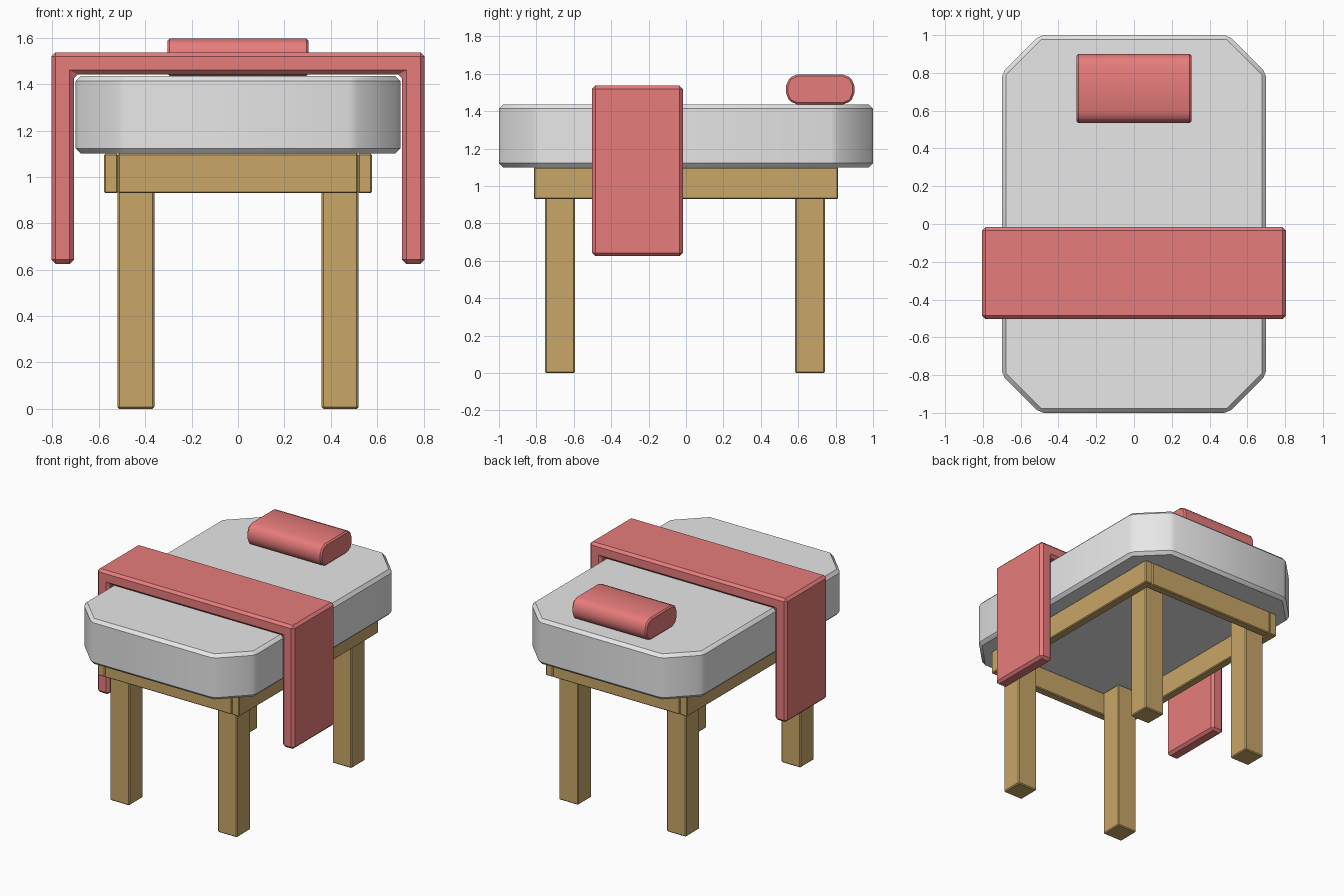
import bpy
import bmesh
from mathutils import Vector

cube = bpy.data.objects.get("Cube")
if cube:
    bpy.data.objects.remove(cube, do_unlink=True)


def make_material(name, rgb):
    mat = bpy.data.materials.new(name)
    mat.use_nodes = True
    mat.diffuse_color = (*rgb, 1)
    mat.node_tree.nodes["Principled BSDF"].inputs["Base Color"].default_value = (*rgb, 1)
    return mat


wood = make_material("wood", (0.58, 0.385, 0.14))
grey = make_material("grey_fabric", (0.8, 0.8, 0.8))
red = make_material("red_fabric", (0.8, 0.2, 0.2))


def prism(name, profile, axis, lo, hi, mat, bevel, rounding=0):
    """Extrude a 2D profile along an axis, then soften its edges."""
    place = {
        "X": lambda a, b, h: (h, a, b),
        "Y": lambda a, b, h: (a, h, b),
        "Z": lambda a, b, h: (a, b, h),
    }[axis]
    along = Vector(place(0, 0, 1))
    bm = bmesh.new()
    face = bm.faces.new([bm.verts.new(place(a, b, lo)) for a, b in profile])
    extruded = bmesh.ops.extrude_face_region(bm, geom=[face], use_keep_orig=True)
    top = [v for v in extruded["geom"] if isinstance(v, bmesh.types.BMVert)]
    bmesh.ops.translate(bm, verts=top, vec=along * (hi - lo))
    bmesh.ops.recalc_face_normals(bm, faces=bm.faces[:])
    # Optional large rounding of the edges that run along the extrusion
    if rounding:
        long_edges = [e for e in bm.edges
                      if abs((e.verts[0].co - e.verts[1].co).normalized().dot(along)) > 0.9]
        bmesh.ops.bevel(bm, geom=long_edges, offset=rounding, segments=2,
                        profile=0.5, affect="EDGES", clamp_overlap=True)
    edges = [e for e in bm.edges if e.calc_face_angle(0) > 0.7]
    bmesh.ops.bevel(bm, geom=edges, offset=bevel, segments=1,
                    affect="EDGES", clamp_overlap=True)
    bmesh.ops.recalc_face_normals(bm, faces=bm.faces[:])
    mesh = bpy.data.meshes.new(name)
    bm.to_mesh(mesh)
    bm.free()
    mesh.materials.append(mat)
    obj = bpy.data.objects.new(name, mesh)
    bpy.context.collection.objects.link(obj)
    bpy.ops.object.select_all(action="DESELECT")
    obj.select_set(True)
    bpy.context.view_layer.objects.active = obj
    bpy.ops.object.shade_smooth_by_angle(angle=0.52)
    return obj


def rect(a0, a1, b0, b1):
    return [(a0, b0), (a1, b0), (a1, b1), (a0, b1)]


# Mattress: slab with cut corners
W, L, C = 0.70, 1.0, 0.2
outline = [(W, L - C), (W - C, L), (C - W, L), (-W, L - C),
           (-W, C - L), (C - W, -L), (W - C, -L), (W, C - L)]
prism("mattress", outline, "Z", 1.10, 1.436, grey, 0.022)

# Open frame of four rails
FX, FY, T = 0.578, 0.813, 0.06
for side, s in (("left", 1), ("right", -1)):
    x0, x1 = sorted((s * FX, s * (FX - T)))
    prism(side + "_rail", rect(x0, x1, -FY, FY), "Z", 0.93, 1.10, wood, 0.006)
for end, s in (("back", 1), ("front", -1)):
    y0, y1 = sorted((s * FY, s * (FY - T)))
    prism(end + "_rail", rect(T - FX, FX - T, y0, y1), "Z", 0.93, 1.10, wood, 0.006)

# Legs tucked inside the frame corners
for end, y in (("front", -0.674), ("back", 0.663)):
    for side, x in (("left", 0.44), ("right", -0.44)):
        prism(f"{end}_{side}_leg", rect(x - 0.079, x + 0.079, y - 0.08, y + 0.08),
              "Z", 0, 1.10, wood, 0.007)

# Blanket: folded strip hanging down both sides
BX, IX, LOW, TOP, UNDER = 0.805, 0.708, 0.625, 1.537, 1.442
fold = [(-BX, LOW), (-IX, LOW), (-IX, UNDER), (IX, UNDER),
        (IX, LOW), (BX, LOW), (BX, TOP), (-BX, TOP)]
prism("blanket", fold, "Y", -0.503, -0.017, red, 0.018)

# Pillow: bolster with rounded long edges
prism("pillow", rect(0.535, 0.90, 1.436, 1.597), "X", -0.305, 0.305, red, 0.01, rounding=0.06)
